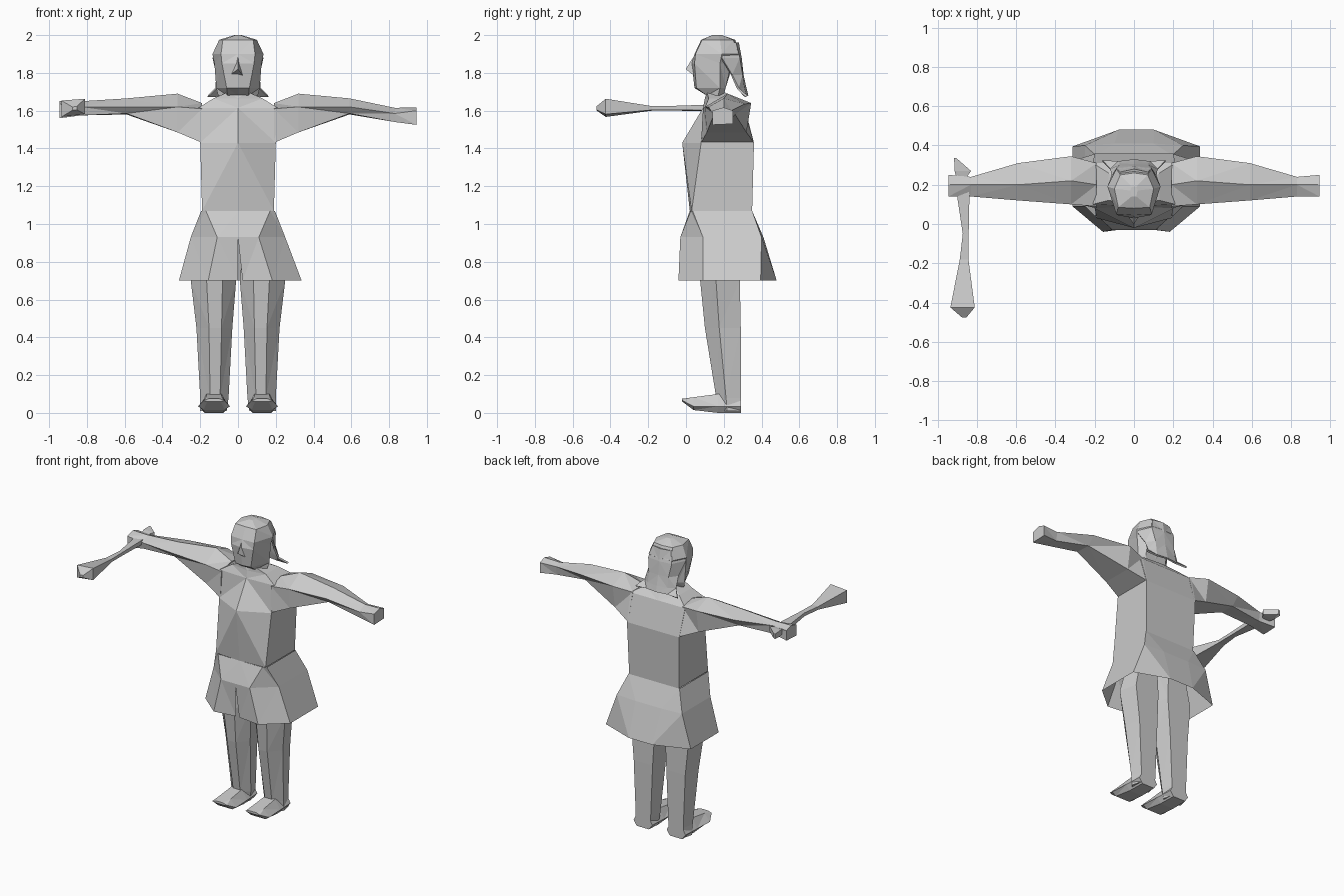
import bpy, bmesh

cube = bpy.data.objects.get("Cube")
if cube:
    bpy.data.objects.remove(cube, do_unlink=True)

grey = bpy.data.materials.new("light_grey")
grey.use_nodes = True
grey.diffuse_color = (0.6, 0.6, 0.6, 1)
bsdf = next(n for n in grey.node_tree.nodes if n.type == 'BSDF_PRINCIPLED')
bsdf.inputs["Base Color"].default_value = (0.6, 0.6, 0.6, 1)


def loft(name, rings, closed=True, caps=(True, True)):
    """Skin a list of equal-length point rings into a flat shaded mesh."""
    bm = bmesh.new()
    vs = [[bm.verts.new(p) for p in ring] for ring in rings]
    n = len(rings[0])
    for a, b in zip(vs, vs[1:]):
        for i in range(n if closed else n - 1):
            j = (i + 1) % n
            bm.faces.new((a[i], a[j], b[j], b[i]))
    if caps[0]:
        bm.faces.new(vs[0])
    if caps[1]:
        bm.faces.new(vs[-1])
    bmesh.ops.remove_doubles(bm, verts=bm.verts, dist=0.0005)
    bmesh.ops.triangulate(bm, faces=[f for f in bm.faces if len(f.verts) == 4])
    bmesh.ops.recalc_face_normals(bm, faces=bm.faces)
    mesh = bpy.data.meshes.new(name)
    bm.to_mesh(mesh)
    bm.free()
    mesh.materials.append(grey)
    obj = bpy.data.objects.new(name, mesh)
    bpy.context.collection.objects.link(obj)
    return obj


def sym(z, half, shift=0.0):
    """Ring at height z from its left half, listed front to back."""
    left = [(x + shift, y, z) for x, y in half]
    right = [(-x + shift, y, z) for x, y in reversed(half)]
    return left + right


# torso with pointed chest, collar and short neck
loft("torso", [
    sym(1.07, [(0, .02), (.19, .03), (.19, .35), (0, .35)]),
    sym(1.43, [(0, -.02), (.2, .08), (.2, .36), (0, .36)]),
    sym(1.615, [(0, .09), (.21, .10), (.21, .31), (0, .31)]),
    sym(1.665, [(0, .10), (.13, .12), (.13, .26), (0, .27)]),
    sym(1.70, [(0, .11), (.05, .11), (.05, .2), (0, .2)]),
])

# flared skirt, open below and slit at the front
loft("skirt", [
    sym(1.07, [(0, .02), (.17, .025), (.195, .035), (.195, .35), (.1, .35), (0, .35)]),
    sym(0.93, [(0, -.03), (.11, -.03), (.25, .09), (.25, .40), (.1, .41), (0, .41)]),
    sym(0.70, [(.012, -.02), (.17, -.04), (.325, .09), (.325, .395), (.09, .48), (0, .48)], .012),
], closed=False, caps=(False, False))

# head
loft("head", [
    sym(2.0, [(0, .14), (.012, .14), (.018, .17), (.012, .19), (0, .19)]),
    sym(1.975, [(0, .08), (.08, .085), (.10, .18), (.07, .25), (0, .26)]),
    sym(1.90, [(0, .045), (.09, .05), (.135, .19), (.09, .28), (0, .29)]),
    sym(1.85, [(0, .03), (.085, .045), (.125, .18), (.08, .24), (0, .25)]),
    sym(1.72, [(0, .045), (.06, .055), (.115, .18), (.08, .21), (0, .21)]),
    sym(1.68, [(0, .11), (.055, .11), (.105, .17), (.06, .2), (0, .2)]),
])

# nose
loft("nose", [
    [(0, .04, 1.885)] * 3,
    [(-.04, .05, 1.79), (0, -.002, 1.82), (.03, .05, 1.78)],
], caps=(False, True))

# hair hanging behind the head, ending in two side points
hair = loft("hair", [
    sym(1.96, [(.095, .21), (.07, .265), (0, .28)]),
    sym(1.88, [(.135, .19), (.09, .285), (0, .295)]),
    sym(1.79, [(.115, .245), (.075, .30), (0, .305)]),
    sym(1.72, [(.12, .28), (.075, .31), (0, .32)]),
    sym(1.68, [(.16, .325), (.08, .32), (0, .33)]),
], closed=False, caps=(False, False))
thick = hair.modifiers.new("thickness", 'SOLIDIFY')
thick.thickness = 0.012

# arm sections: x, then (y, z) around from lower front over the top to lower back
ARM = [
    (.19, [(.08, 1.43), (.09, 1.61), (.2, 1.64), (.31, 1.62), (.36, 1.43)]),
    (.32, [(.11, 1.485), (.10, 1.62), (.22, 1.69), (.345, 1.64), (.32, 1.485)]),
    (.59, [(.15, 1.585), (.12, 1.62), (.2, 1.665), (.31, 1.635), (.26, 1.58)]),
    (.83, [(.15, 1.54), (.14, 1.585), (.2, 1.615), (.24, 1.60), (.23, 1.54)]),
    (.945, [(.14, 1.525), (.14, 1.60), (.2, 1.617), (.25, 1.60), (.25, 1.53)]),
]
# the right hand is held slightly higher
for side, s, lift in (("left", 1, 0), ("right", -1, .035)):
    loft(side + "_arm", [
        [(s * x, y, z + (lift if x > .7 else 0)) for y, z in pts] for x, pts in ARM])

    # leg: z, inner x, outer x, front y, back y
    rings = []
    for z, x0, x1, yf, yb in [(.95, .03, .19, .11, .28), (.70, .01, .25, .075, .285),
                              (.45, .03, .22, .10, .29), (.08, .05, .2, .16, .29),
                              (.01, .06, .2, .17, .29)]:
        w, ym = x1 - x0, yf + (yb - yf) * .4
        rings.append([(s * x, y, z) for x, y in (
            (x0, ym), (x0 + .3 * w, yf), (x0 + .65 * w, yf), (x1, ym),
            (x1 - .12 * w, yb), (x0 + .12 * w, yb))])
    loft(side + "_leg", rings)

    # foot: y, half width, sole z, widest z, top z
    rings = []
    for y, w, z0, z1, z2 in [(-.02, .055, .06, .066, .075), (.04, .085, .015, .035, .083),
                             (.17, .078, 0, .035, .10), (.29, .072, 0, .035, .10)]:
        rings.append([(s * (.127 + k * w), y, z) for k, z in (
            (-.65, z0), (.65, z0), (1, z1), (.5, z2), (-.5, z2), (-1, z1))])
    loft(side + "_foot", rings)

# club held forward in the right hand: y, centre x, half width, centre z, half height
CLUB = [(-.475, -.865, .012, 1.612, .01), (-.425, -.873, .062, 1.615, .048),
        (-.18, -.865, .022, 1.612, .012), (-.05, -.857, .015, 1.613, .013),
        (.15, -.87, .032, 1.615, .018), (.23, -.88, .022, 1.615, .018),
        (.27, -.872, .042, 1.62, .022), (.335, -.91, .006, 1.62, .02)]
loft("club", [[(cx - w, y, cz - h), (cx + w, y, cz - h * .7),
               (cx + w, y, cz + h), (cx - w, y, cz + h * .8)] for y, cx, w, cz, h in CLUB])
